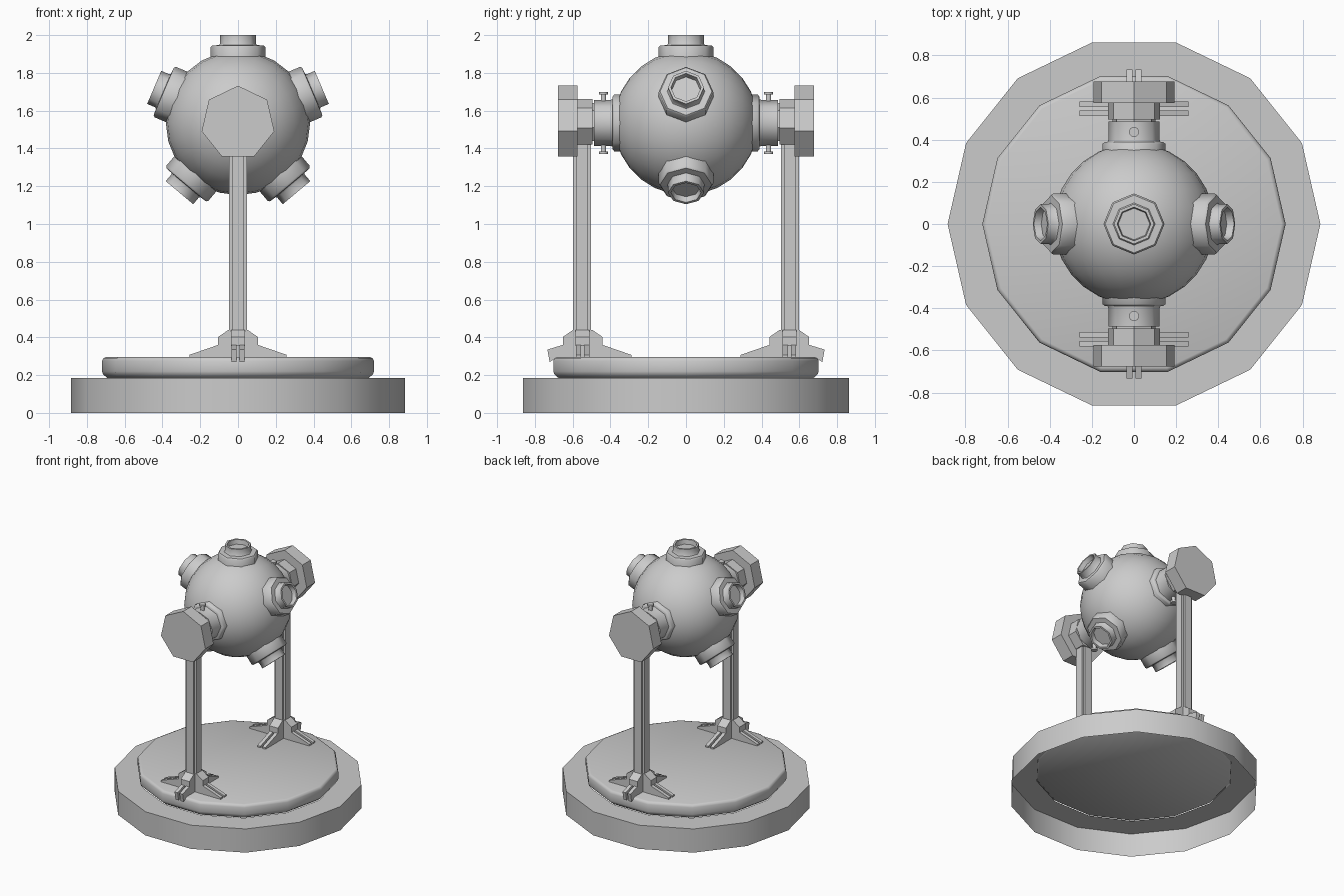
import bpy, bmesh
from math import sin, cos, pi, radians
from mathutils import Matrix, Vector

if "Cube" in bpy.data.objects:
    bpy.data.objects.remove(bpy.data.objects["Cube"])

CZ = 1.535  # height of the sphere centre


def finish(name, bm, mat=Matrix(), smooth=None):
    bm.transform(mat)
    bmesh.ops.remove_doubles(bm, verts=bm.verts, dist=1e-5)
    bmesh.ops.recalc_face_normals(bm, faces=bm.faces)
    me = bpy.data.meshes.new(name)
    bm.to_mesh(me)
    bm.free()
    ob = bpy.data.objects.new(name, me)
    bpy.context.collection.objects.link(ob)
    if smooth:
        bpy.ops.object.select_all(action='DESELECT')
        ob.select_set(True)
        bpy.context.view_layer.objects.active = ob
        bpy.ops.object.shade_smooth_by_angle(angle=radians(smooth))
    return ob


def lathe(name, profile, sides, mat=Matrix(), smooth=None, phase=0.0):
    """Revolve (radius, height) points round z; radius 0 becomes a cap."""
    bm = bmesh.new()
    rings = []
    for r, h in profile:
        if r == 0:
            continue
        rings.append([bm.verts.new((r * cos(phase + 2 * pi * i / sides),
                                    r * sin(phase + 2 * pi * i / sides), h))
                      for i in range(sides)])
    for a, b in zip(rings, rings[1:]):
        for i in range(sides):
            j = (i + 1) % sides
            bm.faces.new((a[i], a[j], b[j], b[i]))
    if profile[0][0] == 0:
        bm.faces.new(rings[0][::-1])
    if profile[-1][0] == 0:
        bm.faces.new(rings[-1])
    return finish(name, bm, mat, smooth)


def prism(bm, outline, to3d, lo, hi):
    """Extrude a 2D outline between lo and hi."""
    a = [bm.verts.new(to3d(u, v, lo)) for u, v in outline]
    b = [bm.verts.new(to3d(u, v, hi)) for u, v in outline]
    bm.faces.new(a[::-1])
    bm.faces.new(b)
    for i in range(len(a)):
        j = (i + 1) % len(a)
        bm.faces.new((a[i], a[j], b[j], b[i]))


# Base: open-bottomed outer ring and raised inner disc
lathe("base_ring", [(.885, 0), (.885, .185), (.70, .185)], 14, smooth=40)
lathe("base_disc", [(0, .183), (.69, .183), (.715, .205), (.72, .22), (.72, .275),
                    (.713, .29), (.70, .295), (0, .295)], 14, smooth=50)

# Sphere body, poles towards the side mounts
bm = bmesh.new()
bmesh.ops.create_uvsphere(bm, u_segments=24, v_segments=14, radius=.382)
finish("sphere_body", bm, Matrix.Translation((0, 0, CZ)) @ Matrix.Rotation(pi / 2, 4, 'X'), 40)

# Five nozzles round the sphere
for n, (ang, tip) in enumerate([(90, .465), (23, .482), (157, .482), (-50, .482), (230, .482)]):
    mat = Matrix.Translation((0, 0, CZ)) @ Matrix.Rotation(radians(90 - ang), 4, 'Y')
    lathe(f"nozzle_{n + 1}", [(.145, tip - .15), (.145, tip - .065), (.137, tip - .055),
                              (.1, tip - .053), (.095, tip - .045), (.095, tip),
                              (.08, tip), (.075, tip - .035), (0, tip - .035)],
          8, mat, 50)

# Column cross-section: a square with notched corners
w, k = .048, .032
cross = [(w, -k), (w, k), (k, k), (k, w), (-k, w), (-k, k),
         (-w, k), (-w, -k), (-k, -k), (-k, -w), (k, -w), (k, -k)]

# Foot leg side outlines (radial distance, height)
shoulder = [(0, .44), (.05, .44), (.105, .402), (.105, .355), (0, .355)]
prong = [(.03, .36), (.105, .36), (.258, .307), (.258, .293), (.03, .293)]
hook_prong = [(.03, .36), (.105, .36), (.187, .335), (.175, .27), (.127, .296), (.03, .293)]

for s, side in ((-1, "front"), (1, "back")):
    # axis: local z points outward along y, local y stays up or down
    out = Vector((0, s, 0))
    up = Vector((0, 0, 1))
    right = up.cross(out)
    mat = Matrix((right, up, out)).transposed().to_4x4()
    mat = Matrix.Translation((0, 0, CZ)) @ mat

    # Side mount collar and two-step heptagonal hub
    lathe(f"{side}_collar", [(.15, .3), (.15, .38), (.14, .388), (.125, .39), (.122, .4),
                             (.122, .487), (0, .487)], 8, mat, 50, pi / 2)
    lathe(f"{side}_hub_inner", [(0, .48), (.105, .48), (.105, .495), (.126, .495), (.126, .58), (0, .58)],
          7, mat, None, pi / 2)
    lathe(f"{side}_hub_outer", [(0, .575), (.197, .575), (.197, .677), (0, .677)],
          7, mat, None, pi / 2)

    # Vertical pin with heads at both ends
    lathe(f"{side}_pin", [(0, -.165), (.024, -.165), (.024, -.15), (.015, -.15),
                          (.015, .15), (.024, .15), (.024, .165), (0, .165)],
          10, Matrix.Translation((0, s * .437, CZ)), 40)

    # Column
    bm = bmesh.new()
    prism(bm, cross, lambda u, v, t: (u, v + s * .55, t), .295, 1.46)
    finish(f"{side}_column", bm)

    # Foot: four legs, each a shoulder block over two prongs
    bm = bmesh.new()
    for d in (Vector((1, 0, 0)), Vector((-1, 0, 0)), Vector((0, s, 0)), Vector((0, -s, 0))):
        t3 = lambda u, v, t: Vector((0, s * .547, v)) + d * u + up.cross(d) * t
        prism(bm, shoulder, t3, -.037, .037)
        shape = hook_prong if d.y == s else prong
        prism(bm, shape, t3, .008, .035)
        prism(bm, shape, t3, -.035, -.008)
    finish(f"{side}_foot", bm)
